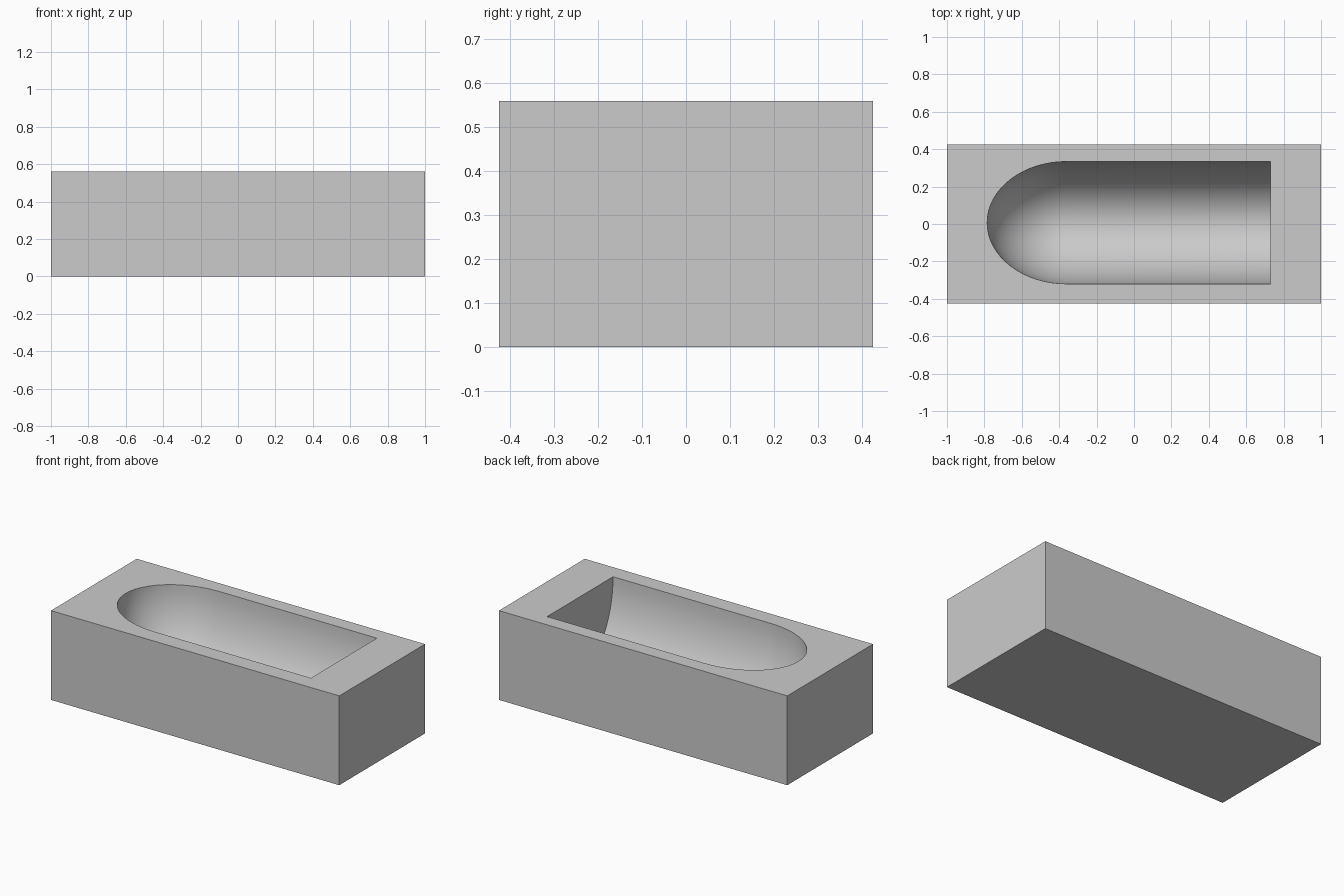
import bpy, bmesh, math
from mathutils import Matrix

cube = bpy.data.objects.get("Cube")
if cube:
    bpy.data.objects.remove(cube, do_unlink=True)

LENGTH, WIDTH, HEIGHT = 2.0, 0.85, 0.56
NOSE_X, END_X, MID_Y = -0.36, 0.73, 0.007
RADII = (0.425, 0.327, 0.476)

grey = bpy.data.materials.new("light_grey")
grey.use_nodes = True
colour = (0.6, 0.6, 0.6, 1)
grey.diffuse_color = colour
grey.node_tree.nodes["Principled BSDF"].inputs["Base Color"].default_value = colour


def make_object(name, bm):
    bmesh.ops.recalc_face_normals(bm, faces=bm.faces)
    mesh = bpy.data.meshes.new(name)
    bm.to_mesh(mesh)
    bm.free()
    mesh.materials.append(grey)
    obj = bpy.data.objects.new(name, mesh)
    bpy.context.collection.objects.link(obj)
    return obj


# Solid rectangular block
bm = bmesh.new()
bmesh.ops.create_cube(bm, size=1)
bmesh.ops.scale(bm, vec=(LENGTH, WIDTH, HEIGHT), verts=bm.verts)
bmesh.ops.translate(bm, vec=(0, 0, HEIGHT / 2), verts=bm.verts)
block = make_object("trough_block", bm)

# Hollow: rounded nose stretched into a straight channel with a flat end
bm = bmesh.new()
bmesh.ops.create_uvsphere(bm, u_segments=64, v_segments=32, radius=1,
                          matrix=Matrix.Rotation(math.pi / 2, 4, "Y"))
bmesh.ops.delete(bm, geom=[v for v in bm.verts if v.co.x > 0.001], context="VERTS")
bmesh.ops.scale(bm, vec=RADII, verts=bm.verts)
bmesh.ops.translate(bm, vec=(NOSE_X, MID_Y, HEIGHT), verts=bm.verts)
rim = [e for e in bm.edges if e.is_boundary]
grown = bmesh.ops.extrude_edge_only(bm, edges=rim)["geom"]
bmesh.ops.translate(bm, vec=(END_X - NOSE_X, 0, 0),
                    verts=[g for g in grown if isinstance(g, bmesh.types.BMVert)])
bmesh.ops.holes_fill(bm, edges=[e for e in bm.edges if e.is_boundary], sides=0)
cutter = make_object("hollow_cutter", bm)
cutter.hide_render = True

# Carve the hollow and smooth its curved walls
cut = block.modifiers.new("hollow", "BOOLEAN")
cut.operation = "DIFFERENCE"
cut.solver = "EXACT"
cut.object = cutter
bpy.ops.object.select_all(action="DESELECT")
bpy.context.view_layer.objects.active = block
block.select_set(True)
bpy.ops.object.modifier_apply(modifier=cut.name)
bpy.data.objects.remove(cutter, do_unlink=True)
bpy.ops.object.shade_smooth_by_angle(angle=math.radians(30))
